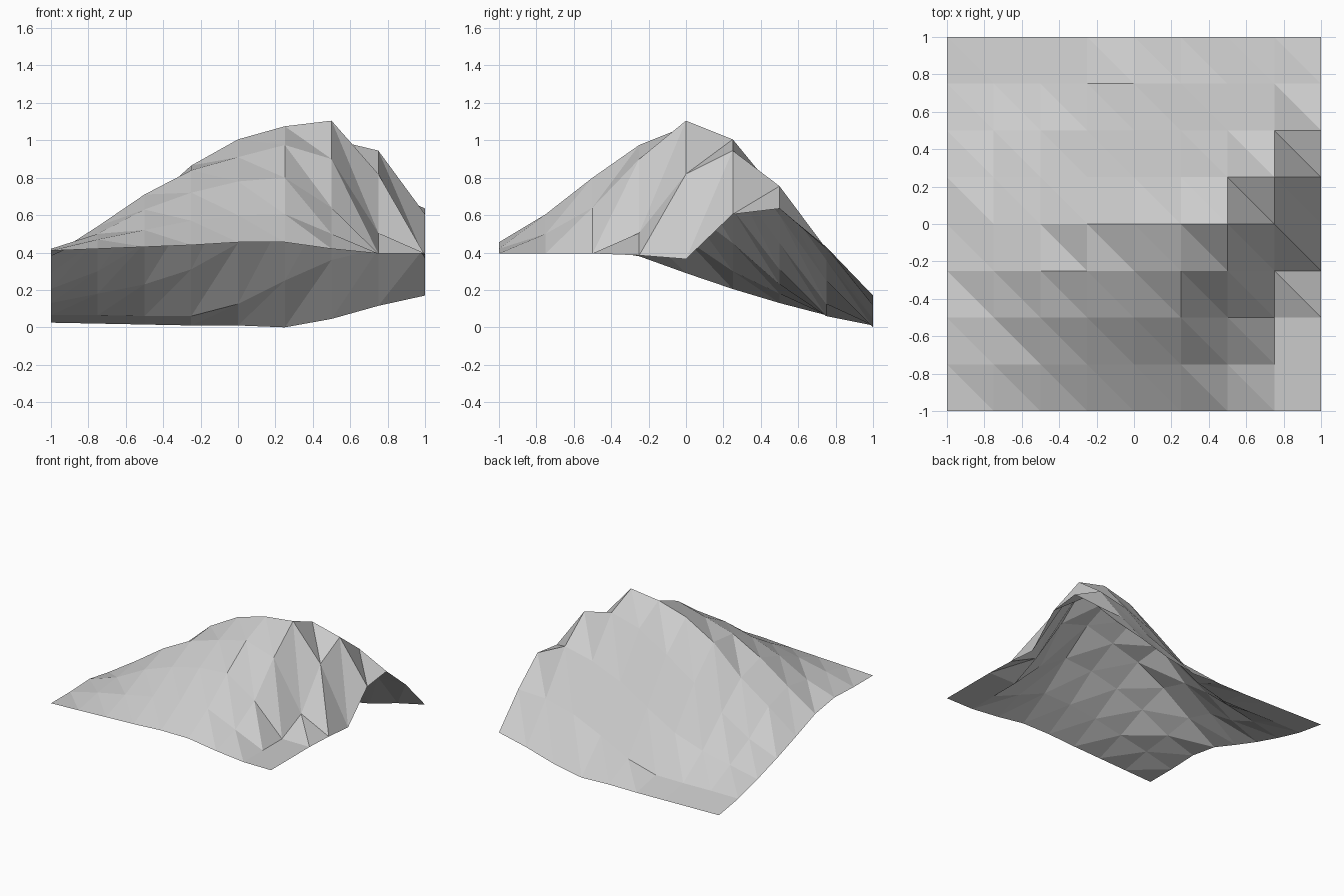
import bpy
import bmesh

# Remove the default cube if the scene has it
default_cube = bpy.data.objects.get("Cube")
if default_cube:
    bpy.data.objects.remove(default_cube, do_unlink=True)


def make_material(name, colour):
    material = bpy.data.materials.new(name)
    material.use_nodes = True
    material.diffuse_color = colour
    shader = next(n for n in material.node_tree.nodes if n.type == "BSDF_PRINCIPLED")
    shader.inputs["Base Color"].default_value = colour
    return material


# Ridge profiles in hundredths, one per row from front to back, each left to right
PROFILES = (
    (41, 42, 43, 44, 45.5, 45.5, 42, 39.5, 39.5),
    (41, 47, 52, 57, 60, 60.5, 50, 39.5, 39.5),
    (42, 50, 63, 72, 78, 80, 64, 39.5, 39.5),
    (38, 54, 71, 84, 91, 97.5, 90, 50.5, 38.5),
    (29, 47, 64, 86.5, 100.5, 107.5, 110.5, 82, 36.5),
    (20.5, 30, 45, 63, 79, 94, 100.5, 94.5, 60.5),
    (13, 18, 23, 31, 45, 60, 70, 75.5, 63.5),
    (6.5, 6.5, 6, 6, 12.5, 25, 36, 42, 43),
    (2.5, 2, 1.5, 1, 1, 0, 4.5, 11.5, 17),
)
SIZE = 2.0
CELLS = len(PROFILES) - 1
STEP = SIZE / CELLS


def build_terrain(name, profiles, material):
    """Loft the ridge profiles into one open sheet of flat triangles."""
    bm = bmesh.new()
    rows = []
    for row, profile in enumerate(profiles):
        y = row * STEP - SIZE / 2
        rows.append([
            bm.verts.new((column * STEP - SIZE / 2, y, height / 100))
            for column, height in enumerate(profile)
        ])

    # Split each cell from its back left corner to its front right corner
    for front, back in zip(rows, rows[1:]):
        for column in range(CELLS):
            front_left, front_right = front[column:column + 2]
            back_left, back_right = back[column:column + 2]
            bm.faces.new((front_left, front_right, back_left))
            bm.faces.new((front_right, back_right, back_left))

    bm.normal_update()
    mesh = bpy.data.meshes.new(name)
    bm.to_mesh(mesh)
    bm.free()
    mesh.materials.append(material)
    terrain = bpy.data.objects.new(name, mesh)
    bpy.context.collection.objects.link(terrain)
    return terrain


# Faceted hill sheet
stone_grey = make_material("stone_grey", (0.6, 0.6, 0.6, 1.0))
build_terrain("hill_terrain", PROFILES, stone_grey)
